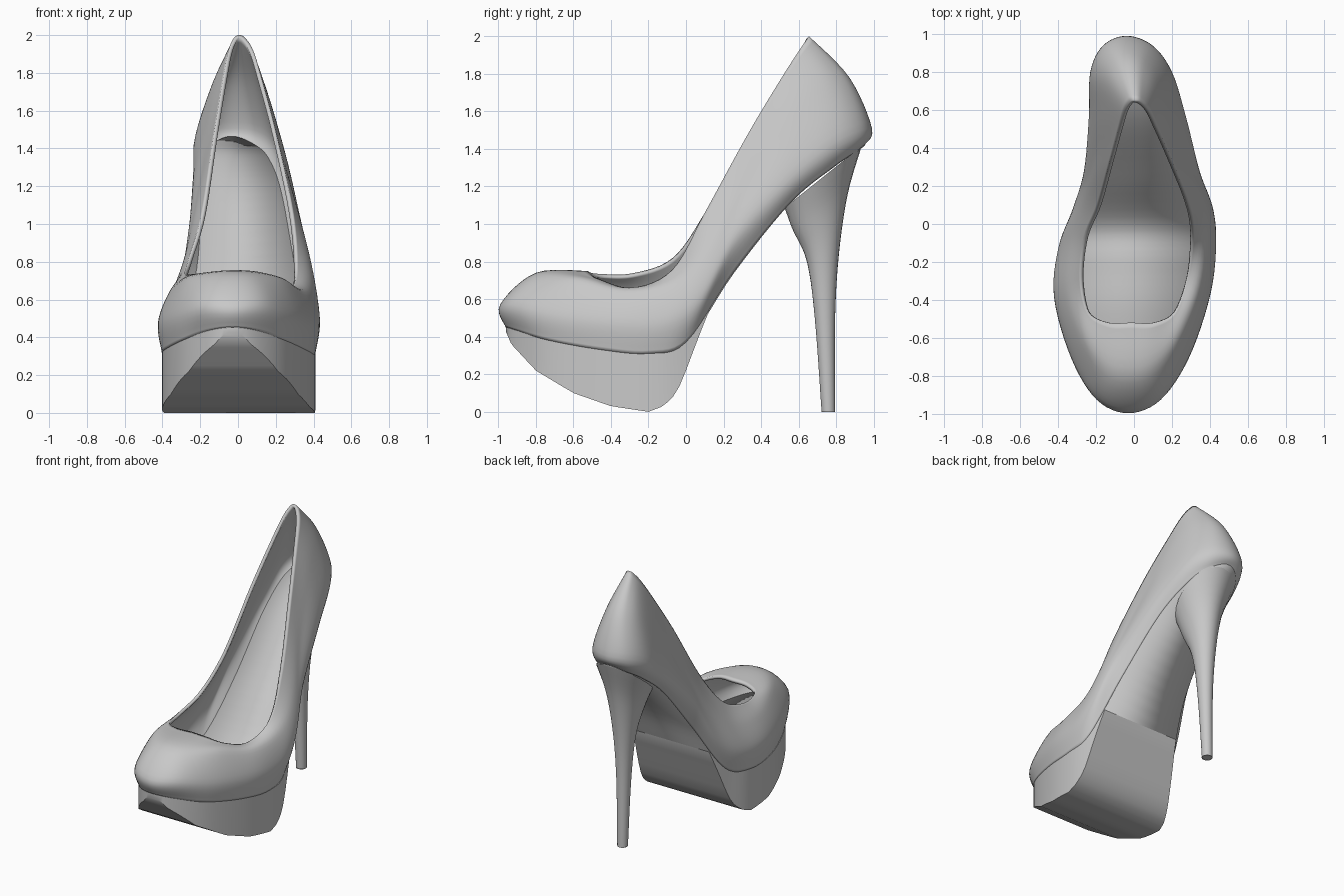
import bpy, math
from mathutils import Vector

cube = bpy.data.objects.get("Cube")
if cube:
    bpy.data.objects.remove(cube, do_unlink=True)

grey = bpy.data.materials.new("light grey")
grey.use_nodes = True
colour = (0.58, 0.58, 0.58, 1)
grey.diffuse_color = colour
grey.node_tree.nodes["Principled BSDF"].inputs["Base Color"].default_value = colour

# Half loops from toe to heel: (half width, y, z)
sole = [(0, -.96, .45), (.14, -.9, .43), (.28, -.73, .38), (.38, -.45, .33),
        (.4, -.2, .31), (.355, 0, .37), (.27, .25, .74), (.22, .55, 1.11),
        (.18, .78, 1.3), (.11, .9, 1.38), (0, .95, 1.42)]
belly = [(0, -.99, .57), (.17, -.92, .57), (.31, -.7, .52), (.41, -.38, .48),
         (.415, -.12, .48), (.37, .08, .6), (.305, .28, .94), (.255, .57, 1.26),
         (.215, .8, 1.44), (.13, .94, 1.5), (0, .99, 1.51)]
shoulder = [(0, -.8, .74), (.13, -.76, .73), (.26, -.6, .7), (.355, -.33, .64),
            (.36, -.06, .68), (.32, .13, .87), (.24, .33, 1.22), (.175, .57, 1.58),
            (.135, .74, 1.73), (.075, .84, 1.77), (0, .87, 1.78)]
collar = [(0, -.52, .75), (.12, -.52, .745), (.23, -.46, .72), (.28, -.28, .7),
          (.285, -.07, .79), (.24, .1, 1.06), (.165, .33, 1.48), (.1, .51, 1.78),
          (.065, .6, 1.92), (.03, .645, 1.985), (0, .655, 2)]
# Sideways bend of the foot and underside profile of the platform, both along y
bend = [(-1, -.03), (-.35, -.01), (-.1, .02), (.1, .05), (.3, .04),
        (.6, .015), (.8, -.015), (1, -.04)]
underside = [(-.96, .43), (-.93, .36), (-.8, .22), (-.6, .1), (-.4, .03), (-.2, 0),
             (-.12, .03), (-.05, .1), (0, .22), (.06, .38), (.14, .58)]


def along(table, y):
    """Linear lookup in a table of (y, value)."""
    for (a, u), (b, v) in zip(table, table[1:]):
        if y <= b:
            return u + (v - u) * max(0, (y - a) / (b - a))
    return table[-1][1]


def spline(points, steps, closed=False):
    """Smooth curve through the points."""
    n = len(points)
    at = lambda i: points[i % n] if closed else points[min(max(i, 0), n - 1)]
    out = []
    for i in range(n if closed else n - 1):
        a, b, c, d = (at(i + k) for k in (-1, 0, 1, 2))
        for s in range(steps):
            t = s / steps
            out.append(b + (c - a) * t / 2 + (a * 2 - b * 5 + c * 4 - d) * t * t / 2
                       + (b * 3 - a - c * 3 + d) * t ** 3 / 2)
    return out if closed else out + [points[-1]]


def full_loop(half, drop=0):
    """Mirror a half loop and bend it; the +x collar sits a little lower."""
    pts = []
    for side, part in ((1, half), (-1, half[-2:0:-1])):
        for w, y, z in part:
            dip = drop * side * max(0, 1 - ((y + .22) / .3) ** 2) if w else 0
            pts.append(Vector((along(bend, y) + side * w, y, z - dip)))
    return spline(pts, 6, True)


def add(name, rings, closed=True, caps=False, thickness=0, angle=40):
    """Skin a list of equal point rows into a smooth object."""
    n = len(rings[0])
    verts = [p for ring in rings for p in ring]
    faces = [(r * n + i, r * n + (i + 1) % n, (r + 1) * n + (i + 1) % n, (r + 1) * n + i)
             for r in range(len(rings) - 1) for i in range(n if closed else n - 1)]
    if caps:
        faces += [tuple(reversed(range(n))), tuple(range(len(verts) - n, len(verts)))]
    mesh = bpy.data.meshes.new(name)
    mesh.from_pydata(verts, [], faces)
    mesh.materials.append(grey)
    obj = bpy.data.objects.new(name, mesh)
    bpy.context.collection.objects.link(obj)
    bpy.ops.object.select_all(action='DESELECT')
    obj.select_set(True)
    bpy.context.view_layer.objects.active = obj
    bpy.ops.object.shade_smooth_by_angle(angle=math.radians(angle))
    if thickness:
        solid = obj.modifiers.new("thickness", 'SOLIDIFY')
        solid.thickness = thickness
        solid.offset = -1
    return obj


# Upper: four guide loops joined by smooth columns
guides = [full_loop(sole), full_loop(belly), full_loop(shoulder), full_loop(collar, .04)]
columns = [spline(list(col), 6) for col in zip(*guides)]
add("upper", list(zip(*columns)), thickness=.022)

# Left and right points of the sole edge, paired from toe to heel
edge = guides[0]
half = len(edge) // 2
pairs = [(edge[i], edge[-i]) for i in range(1, half)]


def sole_plate(name, lift, scale, thickness):
    rows = []
    for right, left in pairs:
        mid = (right + left) / 2
        up = Vector((0, 0, lift))
        rows.append([mid + (p - mid) * scale + up for p in (right, left)])
    add(name, rows[::-1], closed=False, thickness=thickness)


sole_plate("insole", .045, .98, .012)
sole_plate("outsole", .012, .99, .012)

# Platform: the front of the sole edge dropped to the underside profile
rings = []
for right, left in pairs:
    if right.y < .14:
        low = min(along(underside, right.y), right.z - .004)
        ring = [right, left, Vector((left.x, left.y, low)), Vector((right.x, right.y, low))]
        rings.append(ring)
add("platform", rings, caps=True, angle=30)

# Stiletto heel: tilted oval rings (y, z, half depth, half width, slope)
stations = [(.757, .005, .037, .037, 0), (.757, .03, .037, .037, 0),
            (.74, .5, .054, .05, .05), (.73, .82, .085, .075, .3),
            (.715, 1.06, .145, .12, .65), (.73, 1.25, .205, .185, .8)]
rings = []
for y, z, depth, width, slope in spline([Vector(s) for s in stations], 5):
    ring = []
    for k in range(24):
        a = math.tau * k / 24
        dy = depth * math.sin(a)
        ring.append((along(bend, y) + width * math.cos(a), y + dy, max(z + slope * dy, 0)))
    rings.append(ring)
add("stiletto_heel", rings, caps=True)
